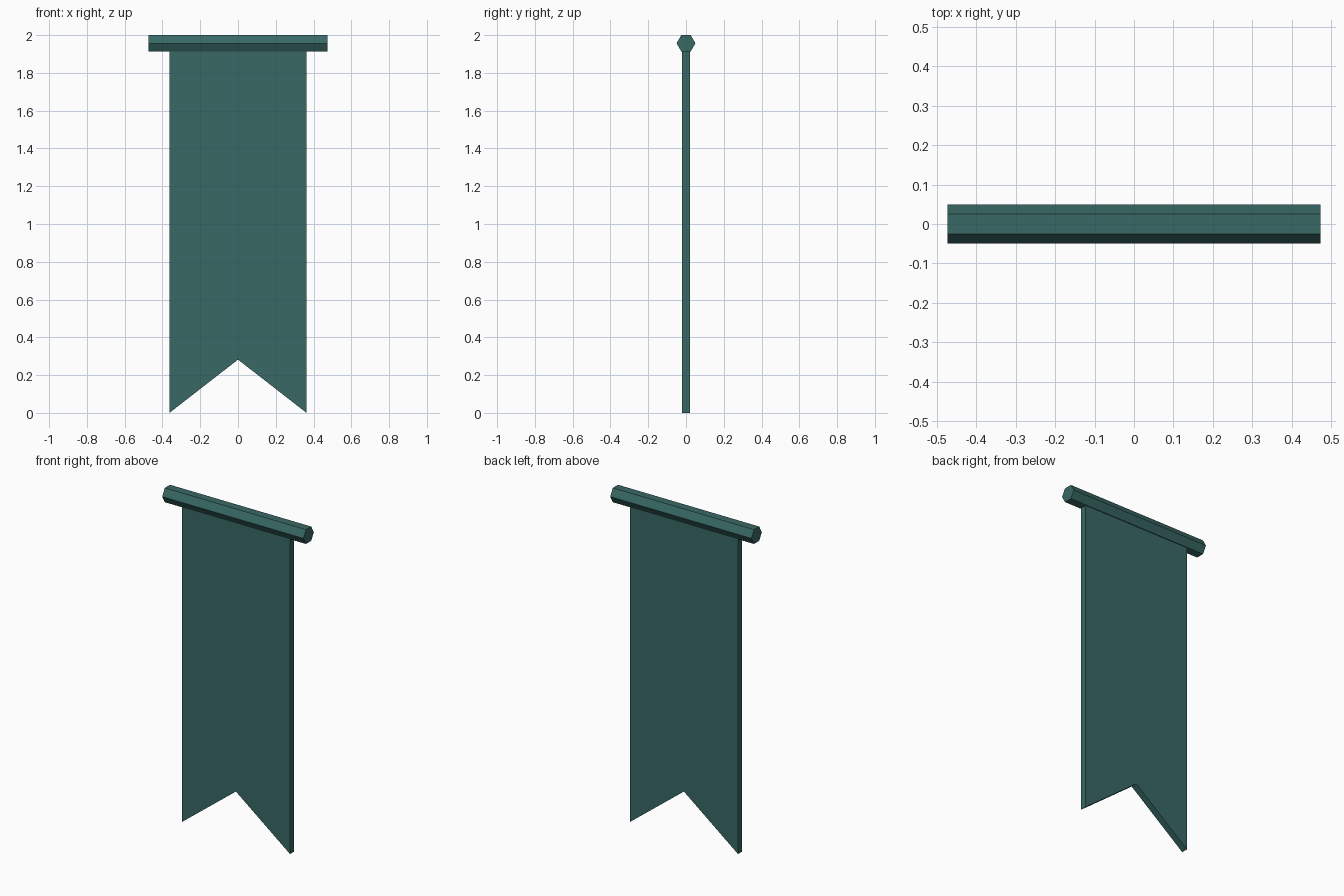
import bpy, bmesh, math
from mathutils import Vector

if "Cube" in bpy.data.objects:
    bpy.data.objects.remove(bpy.data.objects["Cube"])

teal = bpy.data.materials.new("teal")
teal.diffuse_color = (0.04, 0.14, 0.13, 1)
teal.use_nodes = True
teal.node_tree.nodes["Principled BSDF"].inputs["Base Color"].default_value = teal.diffuse_color


def extrude_profile(name, points, direction):
    """Make a solid by extruding a closed flat outline."""
    bm = bmesh.new()
    face = bm.faces.new([bm.verts.new(p) for p in points])
    result = bmesh.ops.extrude_face_region(bm, geom=[face])
    moved = [v for v in result["geom"] if isinstance(v, bmesh.types.BMVert)]
    bmesh.ops.translate(bm, verts=moved, vec=Vector(direction))
    bmesh.ops.recalc_face_normals(bm, faces=bm.faces)
    mesh = bpy.data.meshes.new(name)
    bm.to_mesh(mesh)
    bm.free()
    mesh.materials.append(teal)
    obj = bpy.data.objects.new(name, mesh)
    bpy.context.collection.objects.link(obj)
    return obj


# Hexagonal hanging rod, flat side up
radius, half_length = 0.05, 0.474
rod_z = 2 - radius * math.cos(math.pi / 6)
hexagon = [(-half_length,
            radius * math.cos(i * math.pi / 3),
            rod_z + radius * math.sin(i * math.pi / 3)) for i in range(6)]
extrude_profile("rod", hexagon, (2 * half_length, 0, 0))

# Swallow-tailed cloth, top tucked into the rod
half_width, half_thick, top = 0.363, 0.02, 1.93
outline = [(-half_width, 0), (0, 0.282), (half_width, 0),
           (half_width, top), (-half_width, top)]
extrude_profile("banner_cloth", [(x, -half_thick, z) for x, z in outline],
                (0, 2 * half_thick, 0))
